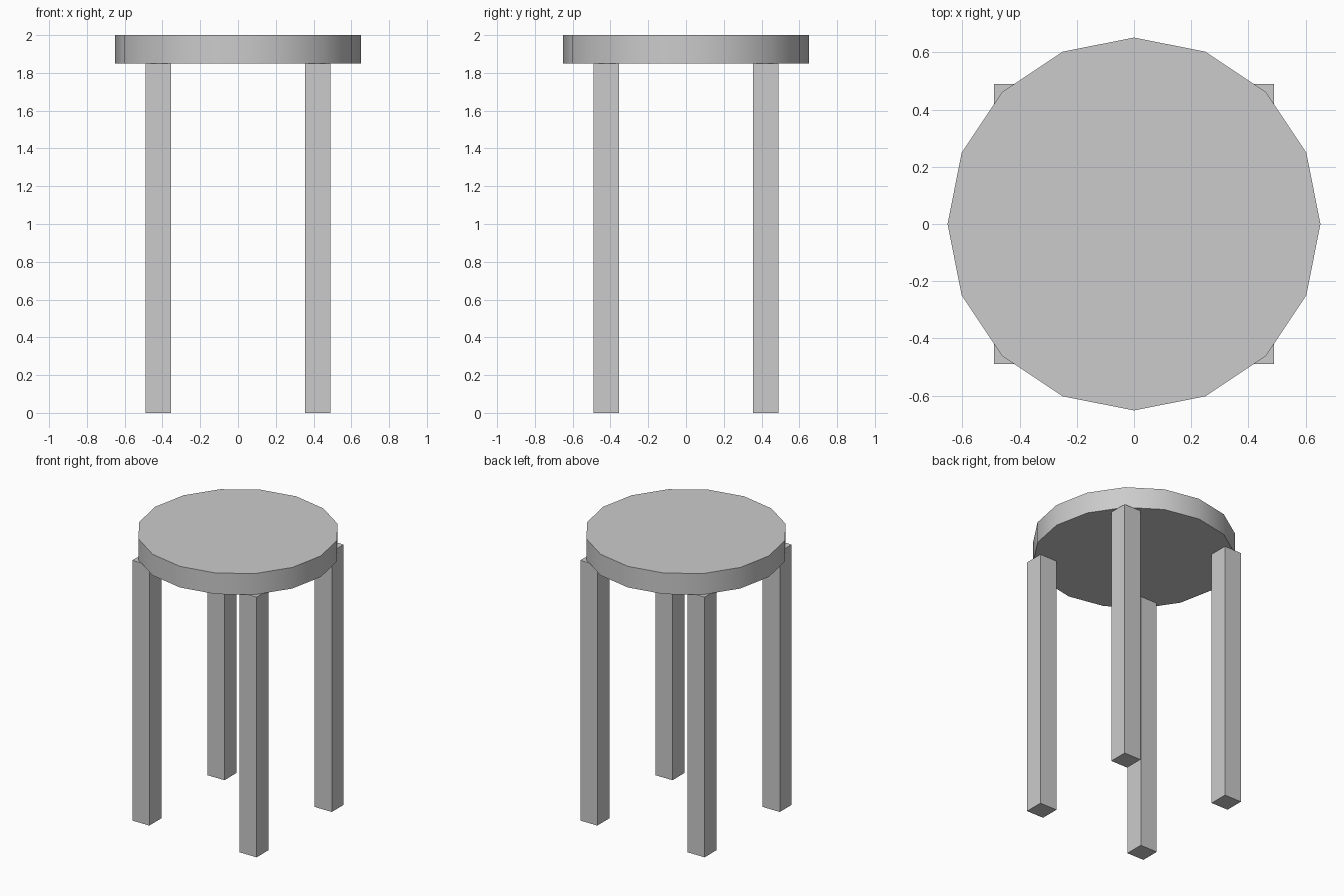
import bpy
import math

if "Cube" in bpy.data.objects:
    bpy.data.objects.remove(bpy.data.objects["Cube"])

grey = bpy.data.materials.new("plain grey")
grey.diffuse_color = (0.6, 0.6, 0.6, 1)
grey.use_nodes = True
grey.node_tree.nodes["Principled BSDF"].inputs["Base Color"].default_value = grey.diffuse_color

SEAT_BOTTOM = 1.85
LEG_WIDTH = 0.134
LEG_OFFSET = 0.422

# Round seat: 16-sided disc with a softly shaded rim
bpy.ops.mesh.primitive_cylinder_add(vertices=16, radius=0.652, depth=2 - SEAT_BOTTOM,
                                    location=(0, 0, (2 + SEAT_BOTTOM) / 2))
seat = bpy.context.object
seat.name = "seat"
seat.data.materials.append(grey)
bpy.ops.object.shade_smooth_by_angle(angle=math.radians(30))


# Four square legs under the corners
def add_leg(name, sx, sy):
    bpy.ops.mesh.primitive_cube_add(size=1, location=(sx * LEG_OFFSET, sy * LEG_OFFSET, SEAT_BOTTOM / 2))
    leg = bpy.context.object
    leg.name = name
    leg.scale = (LEG_WIDTH, LEG_WIDTH, SEAT_BOTTOM)
    bpy.ops.object.transform_apply(location=False, rotation=False, scale=True)
    leg.data.materials.append(grey)


for depth, sy in (("front", -1), ("back", 1)):
    for side, sx in (("left", -1), ("right", 1)):
        add_leg(f"{depth}_{side}_leg", sx, sy)
